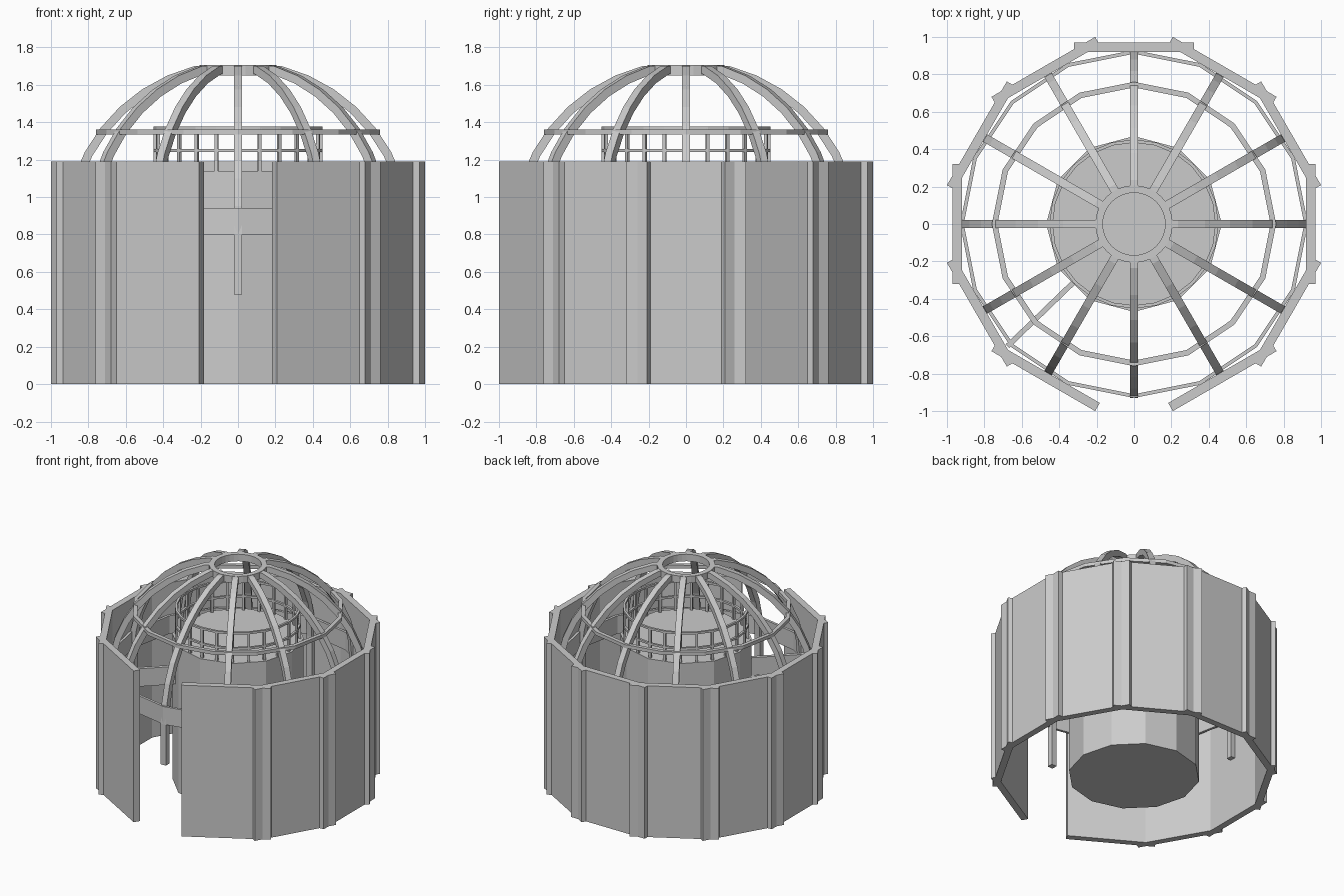
import bpy, bmesh
from math import sin, cos, pi, radians, asin
from mathutils import Matrix, Vector

if "Cube" in bpy.data.objects:
    bpy.data.objects.remove(bpy.data.objects["Cube"])


def finish(bm, name):
    bmesh.ops.recalc_face_normals(bm, faces=bm.faces)
    me = bpy.data.meshes.new(name)
    bm.to_mesh(me)
    bm.free()
    ob = bpy.data.objects.new(name, me)
    bpy.context.collection.objects.link(ob)
    return ob


def add_box(bm, x0, x1, y0, y1, z0, z1, angle=0):
    """Box given by its limits, then turned about the z axis."""
    m = (Matrix.Rotation(angle, 4, 'Z')
         @ Matrix.Translation(((x0 + x1) / 2, (y0 + y1) / 2, (z0 + z1) / 2))
         @ Matrix.Diagonal((x1 - x0, y1 - y0, z1 - z0, 1)))
    bmesh.ops.create_cube(bm, size=1, matrix=m)


def add_ring(bm, r_in, r_out, z0, z1, n):
    """Rectangular section swept round the z axis, n sides."""
    section = [(r_in, z0), (r_out, z0), (r_out, z1), (r_in, z1)]
    loops = [[bm.verts.new((r * sin(2 * pi * i / n), r * cos(2 * pi * i / n), z))
              for r, z in section] for i in range(n)]
    for i in range(n):
        a, b = loops[i], loops[(i + 1) % n]
        for j in range(4):
            k = (j + 1) % 4
            bm.faces.new((a[j], a[k], b[k], b[j]))


def ring(name, *args):
    bm = bmesh.new()
    add_ring(bm, *args)
    return finish(bm, name)


# Outer wall: twelve overlapping panels, the front one left out
bm = bmesh.new()
for i in range(12):
    if i != 9:
        add_box(bm, 0.92, 0.97, -0.32, 0.32, 0, 1.19, radians(30 * i))
finish(bm, "outer_wall")

# Inner drum with a flat top platform
bm = bmesh.new()
bmesh.ops.create_cone(bm, cap_ends=True, segments=12, radius1=0.47, radius2=0.47,
                      depth=1.14, matrix=Matrix.Translation((0, 0, 0.57)))
finish(bm, "inner_drum")

# Platform railing
bm = bmesh.new()
for z in (1.24, 1.36):
    add_ring(bm, 0.435, 0.452, z, z + 0.016, 24)
for i in range(24):
    add_box(bm, 0.435, 0.451, -0.009, 0.009, 1.13, 1.37, radians(15 * i))
finish(bm, "platform_railing")

# Dome ribs: straight post below, arc above, swept with a flat section
R, T, CZ, W = 0.93, 0.045, 0.80, 0.0225
top = asin(0.9 / R)
path = [(R, R - T, 0.48, 0.48)]
for k in range(9):
    a = top * k / 8
    path.append((R * cos(a), (R - T) * cos(a), CZ + R * sin(a), CZ + (R - T) * sin(a)))
path.append((0.19, 0.19, 1.703, 1.66))
bm = bmesh.new()
for i in range(12):
    rot = Matrix.Rotation(radians(30 * i), 4, 'Z')
    rows = []
    for ro, ri, zo, zi in path:
        rows.append([bm.verts.new(rot @ Vector(p)) for p in
                     ((ro, -W, zo), (ro, W, zo), (ri, W, zi), (ri, -W, zi))])
    for a, b in zip(rows, rows[1:]):
        for j in range(4):
            k = (j + 1) % 4
            bm.faces.new((a[j], a[k], b[k], b[j]))
    bm.faces.new(rows[0])
    bm.faces.new(rows[-1])
finish(bm, "dome_ribs")

# Horizontal rings tying the ribs together
ring("dome_base_band", 0.91, 0.93, 0.80, 0.94, 16)
ring("dome_middle_ring", 0.73, 0.76, 1.335, 1.362, 16)
ring("dome_crown_ring", 0.167, 0.207, 1.65, 1.705, 32)

# Beam joining the drum to the wall
bm = bmesh.new()
add_box(bm, 0.44, 0.94, -0.014, 0.014, 0.80, 0.94, radians(224))
finish(bm, "drum_beam")
